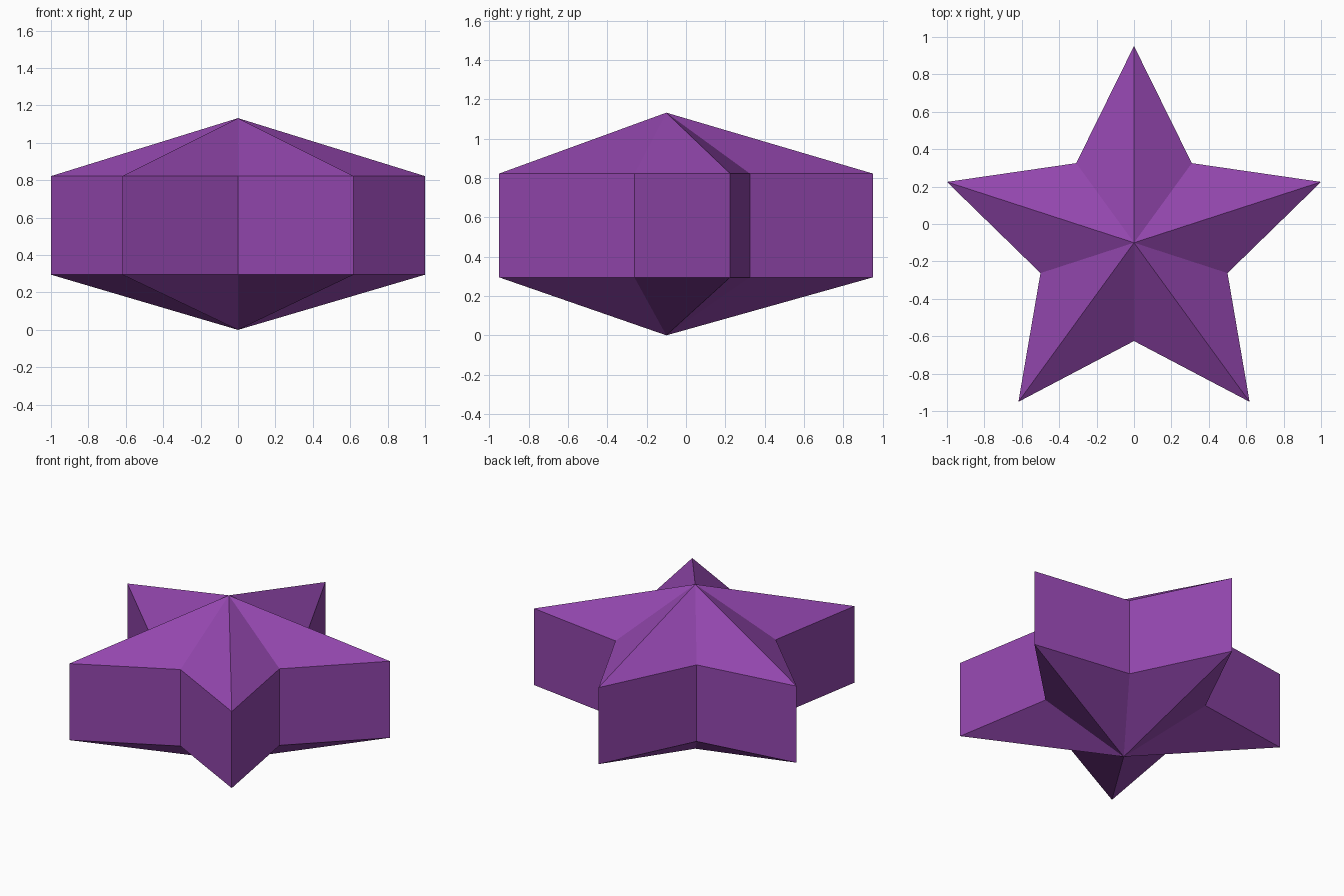
import bpy, bmesh, math

if "Cube" in bpy.data.objects:
    bpy.data.objects.remove(bpy.data.objects["Cube"])

CENTER_Y = -0.10
OUTER, INNER = 1.0515, 0.5257
Z_LOW, Z_HIGH, Z_TOP = 0.295, 0.822, 1.132

purple = bpy.data.materials.new("purple")
purple.diffuse_color = (0.29, 0.062, 0.42, 1)
purple.use_nodes = True
purple.node_tree.nodes["Principled BSDF"].inputs["Base Color"].default_value = purple.diffuse_color

bm = bmesh.new()


def star_ring(z):
    """Ten alternating outer and inner points, first tip towards +y."""
    ring = []
    for i in range(10):
        a = math.radians(90 + 36 * i)
        r = INNER if i % 2 else OUTER
        ring.append(bm.verts.new((r * math.cos(a), CENTER_Y + r * math.sin(a), z)))
    return ring


# Star walls between two rings, closed by a peak above and below
low, high = star_ring(Z_LOW), star_ring(Z_HIGH)
bottom = bm.verts.new((0, CENTER_Y, 0))
top = bm.verts.new((0, CENTER_Y, Z_TOP))
for i in range(10):
    j = (i + 1) % 10
    bm.faces.new((low[i], low[j], high[j], high[i]))
    bm.faces.new((high[i], high[j], top))
    bm.faces.new((low[j], low[i], bottom))
bmesh.ops.recalc_face_normals(bm, faces=bm.faces)

mesh = bpy.data.meshes.new("star")
bm.to_mesh(mesh)
bm.free()
mesh.materials.append(purple)
star = bpy.data.objects.new("star", mesh)
bpy.context.collection.objects.link(star)
